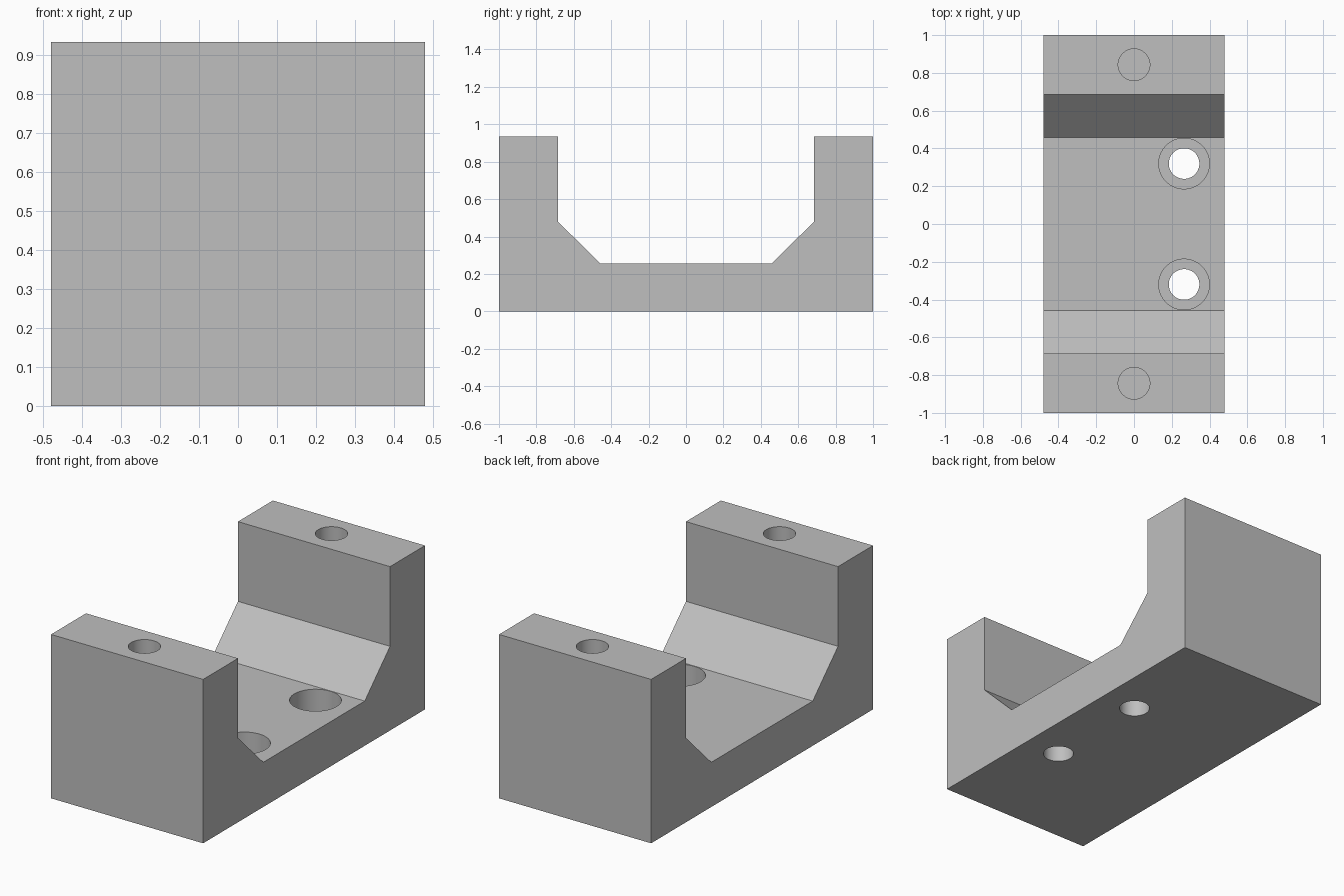
import bpy
import bmesh
from mathutils import Matrix

cube = bpy.data.objects.get("Cube")
if cube:
    bpy.data.objects.remove(cube, do_unlink=True)

HALF_W = 0.48
HEIGHT = 0.935
FLOOR = 0.255

# Single grey material
grey = bpy.data.materials.new("plain_grey")
grey.use_nodes = True
colour = (0.52, 0.52, 0.52, 1)
grey.diffuse_color = colour
grey.node_tree.nodes["Principled BSDF"].inputs["Base Color"].default_value = colour


def add_object(name, bm):
    mesh = bpy.data.meshes.new(name)
    bmesh.ops.recalc_face_normals(bm, faces=bm.faces)
    bm.to_mesh(mesh)
    bm.free()
    mesh.materials.append(grey)
    obj = bpy.data.objects.new(name, mesh)
    bpy.context.collection.objects.link(obj)
    return obj


# Cradle body: mirrored half profile extruded across the width
half = [(1, 0), (1, HEIGHT), (0.685, HEIGHT), (0.685, 0.48), (0.457, FLOOR)]
profile = half + [(-y, z) for y, z in reversed(half)]
bm = bmesh.new()
face = bm.faces.new([bm.verts.new((-HALF_W, y, z)) for y, z in profile])
side = bmesh.ops.extrude_face_region(bm, geom=[face])
moved = [v for v in side["geom"] if isinstance(v, bmesh.types.BMVert)]
bmesh.ops.translate(bm, verts=moved, vec=(2 * HALF_W, 0, 0))
body = add_object("cradle_block", bm)


def drill(name, x, y, radius, bottom, top):
    """Cut a round hole into the body."""
    bm = bmesh.new()
    bmesh.ops.create_cone(bm, cap_ends=True, segments=64,
                          radius1=radius, radius2=radius, depth=top - bottom,
                          matrix=Matrix.Translation((x, y, (top + bottom) / 2)))
    cutter = add_object(name + "_cutter", bm)
    cutter.hide_render = True
    cutter.hide_viewport = True
    cutter.display_type = 'WIRE'
    cut = body.modifiers.new(name, 'BOOLEAN')
    cut.operation = 'DIFFERENCE'
    cut.solver = 'EXACT'
    cut.object = cutter


# Blind holes in the posts, counterbored through holes in the base
for sign, end in ((-1, "front"), (1, "back")):
    drill(end + "_post_hole", 0, sign * 0.843, 0.084, 0.5, HEIGHT + 0.1)
    drill(end + "_bolt_hole", 0.265, sign * 0.32, 0.081, -0.1, FLOOR + 0.05)
    drill(end + "_counterbore", 0.265, sign * 0.32, 0.134, 0.115, FLOOR + 0.1)

# Apply the cuts, drop the cutters, smooth the bores
bpy.context.view_layer.update()
graph = bpy.context.evaluated_depsgraph_get()
result = bpy.data.meshes.new_from_object(body.evaluated_get(graph))
cutters = [m.object for m in body.modifiers]
body.modifiers.clear()
body.data = result
for cutter in cutters:
    bpy.data.objects.remove(cutter, do_unlink=True)
bpy.ops.object.select_all(action='DESELECT')
body.select_set(True)
bpy.context.view_layer.objects.active = body
bpy.ops.object.shade_smooth_by_angle(angle=0.5)
